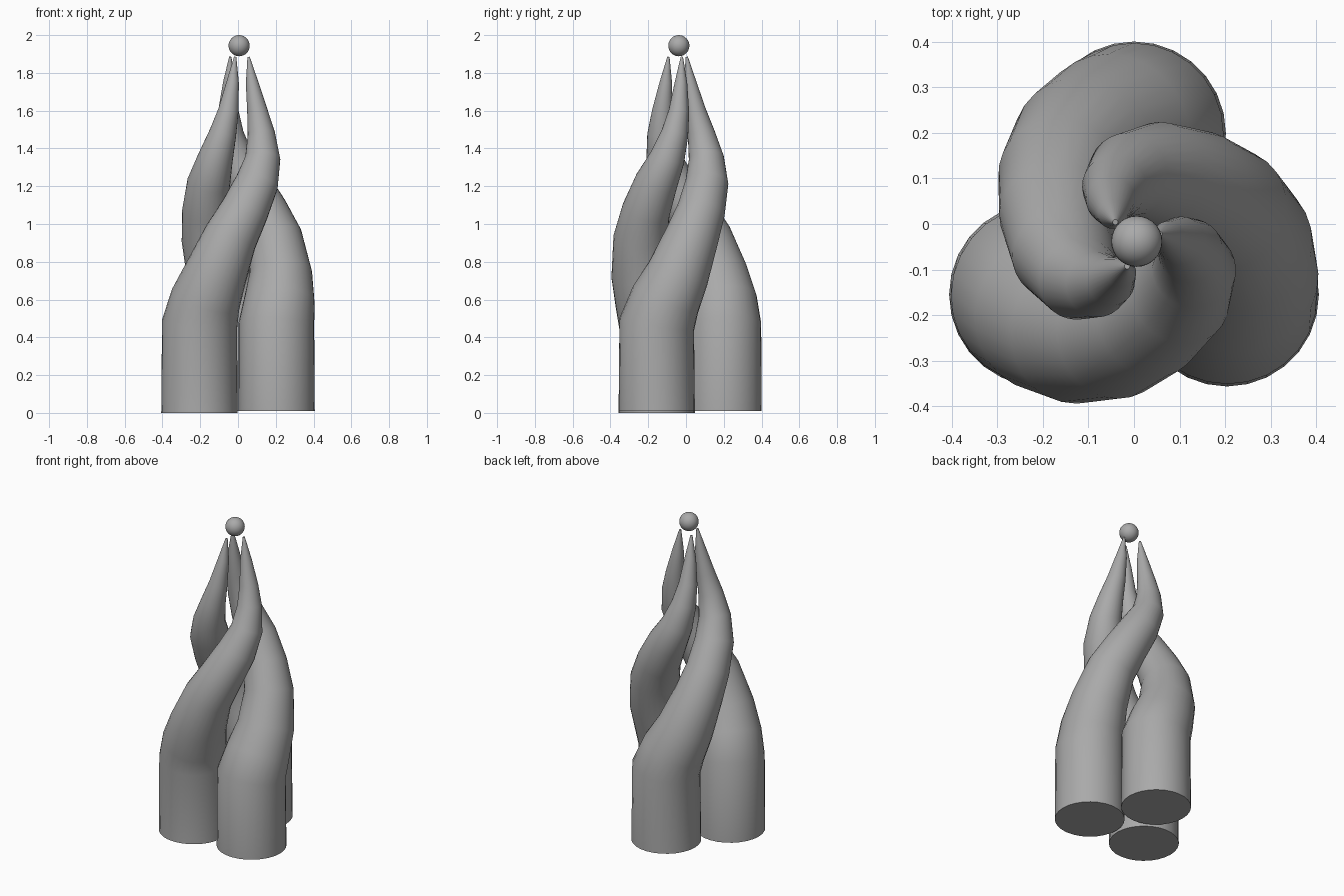
import bpy, bmesh, math
from mathutils import Vector

cube = bpy.data.objects.get("Cube")
if cube:
    bpy.data.objects.remove(cube, do_unlink=True)

GREY = (0.4, 0.4, 0.4, 1.0)
SIDES = 28
AXIS = Vector((0.0, -0.037, 0.0))

grey = bpy.data.materials.new("plain grey")
grey.use_nodes = True
grey.diffuse_color = GREY
grey.node_tree.nodes["Principled BSDF"].inputs["Base Color"].default_value = GREY

# Path of one strand: height, distance from the axis, angle, thickness
PATH = [
    (0.01, 0.236, 210, 0.202), (0.47, 0.235, 210, 0.200),
    (0.60, 0.231, 222, 0.186), (0.74, 0.226, 239, 0.166),
    (0.93, 0.208, 259, 0.143), (1.07, 0.178, 281, 0.128),
    (1.22, 0.157, 310, 0.114), (1.35, 0.145, 335, 0.093),
    (1.48, 0.125, 350, 0.072), (1.60, 0.102, 360, 0.054),
    (1.75, 0.075, 368, 0.033), (1.885, 0.058, 375, 0.006),
]


def finish(name, bm, angle):
    mesh = bpy.data.meshes.new(name)
    bmesh.ops.recalc_face_normals(bm, faces=bm.faces)
    bm.to_mesh(mesh)
    bm.free()
    mesh.materials.append(grey)
    obj = bpy.data.objects.new(name, mesh)
    bpy.context.collection.objects.link(obj)
    bpy.ops.object.select_all(action='DESELECT')
    obj.select_set(True)
    bpy.context.view_layer.objects.active = obj
    bpy.ops.object.shade_smooth_by_angle(angle=math.radians(angle))
    return obj


def strand(name, turn, drop=0.0):
    """Tapered tube swept along the twisting path, turned about the axis."""
    points = []
    for z, dist, deg, _ in PATH:
        a = math.radians(deg + turn)
        points.append(AXIS + Vector((dist * math.cos(a), dist * math.sin(a), z)))
    points[0].z -= drop
    bm = bmesh.new()
    rings = []
    last = len(points) - 1
    for i, p in enumerate(points):
        ahead = (points[min(i + 1, last)] - p).normalized()
        behind = (p - points[max(i - 1, 0)]).normalized()
        tangent = (ahead + behind).normalized()
        # Sections stand square to the path
        u = Vector((0, 1, 0)).cross(tangent).normalized()
        v = tangent.cross(u)
        ring = []
        for k in range(SIDES):
            t = math.tau * k / SIDES
            ring.append(bm.verts.new(p + PATH[i][3] * (u * math.cos(t) + v * math.sin(t))))
        rings.append(ring)
    for low, high in zip(rings, rings[1:]):
        for k in range(SIDES):
            n = (k + 1) % SIDES
            bm.faces.new((low[k], low[n], high[n], high[k]))
    bm.faces.new(rings[0])
    bm.faces.new(rings[-1])
    return finish(name, bm, 50)


# Three strands twisting around each other
strand("front_right_strand", 0, 0.01)
strand("front_left_strand", 120)
strand("back_strand", 240)

# Ball above the tips
bm = bmesh.new()
bmesh.ops.create_uvsphere(bm, u_segments=32, v_segments=16, radius=0.056)
ball = finish("top_ball", bm, 60)
ball.location = (0.006, -0.038, 1.944)
